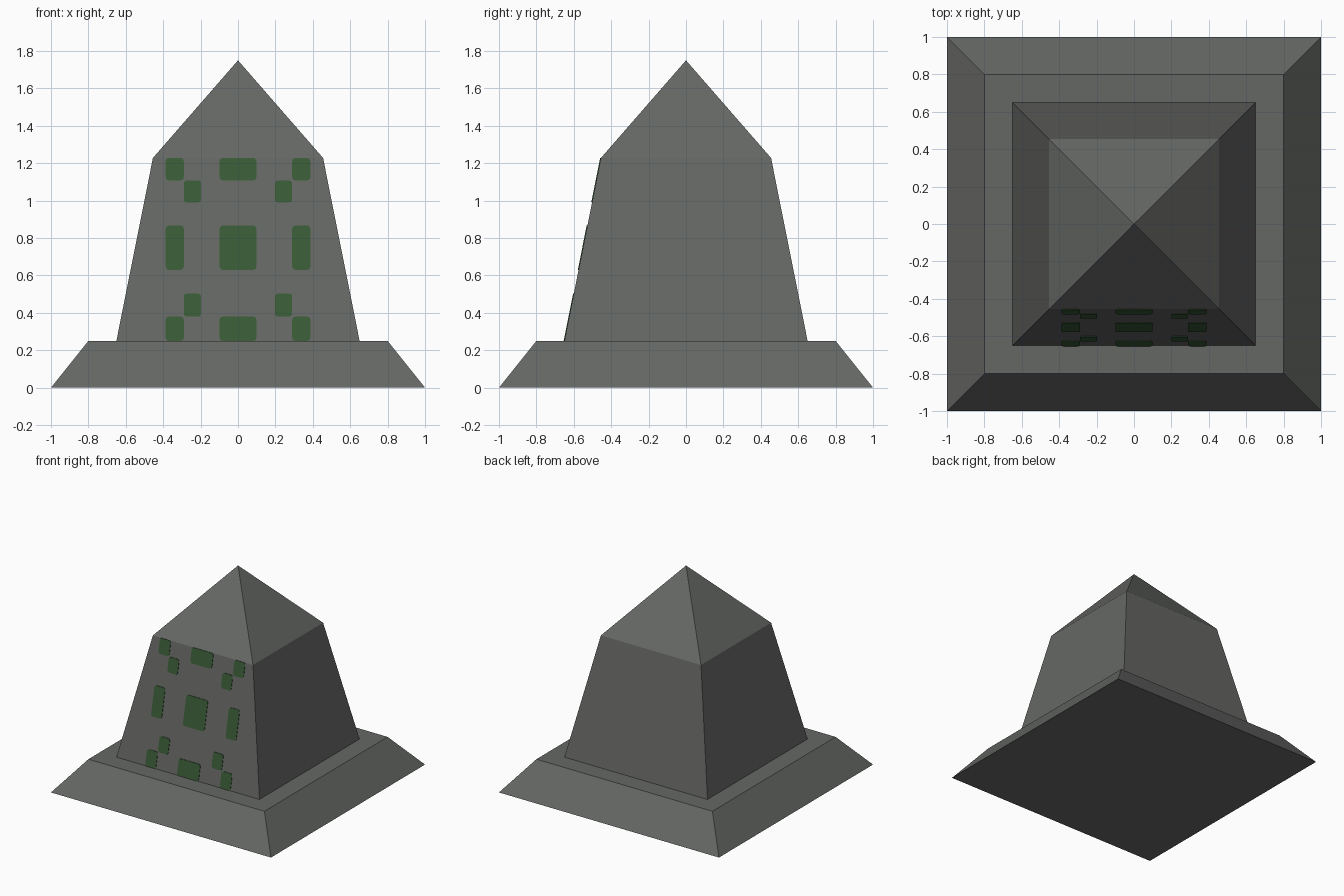
import bpy, bmesh, math

if "Cube" in bpy.data.objects:
    bpy.data.objects.remove(bpy.data.objects["Cube"])


def material(name, rgb):
    m = bpy.data.materials.new(name)
    m.diffuse_color = (*rgb, 1.0)
    m.use_nodes = True
    m.node_tree.nodes["Principled BSDF"].inputs["Base Color"].default_value = m.diffuse_color
    return m


STONE = material("grey stone", (0.130, 0.137, 0.129))
MOSS = material("dark green", (0.041, 0.105, 0.038))


def add_object(name, bm, mat):
    bmesh.ops.recalc_face_normals(bm, faces=bm.faces[:])
    mesh = bpy.data.meshes.new(name)
    bm.to_mesh(mesh)
    bm.free()
    mesh.materials.append(mat)
    obj = bpy.data.objects.new(name, mesh)
    bpy.context.collection.objects.link(obj)
    return obj


def square_loft(name, levels, mat, bottom=True):
    """Stack square sections (half width, z); a zero width makes a point."""
    bm = bmesh.new()
    rings = []
    for h, z in levels:
        if h == 0:
            rings.append([bm.verts.new((0, 0, z))] * 4)
        else:
            rings.append([bm.verts.new((sx * h, sy * h, z))
                          for sx, sy in ((-1, -1), (1, -1), (1, 1), (-1, 1))])
    for a, b in zip(rings, rings[1:]):
        for i in range(4):
            j = (i + 1) % 4
            corners = [a[i], a[j], b[j], b[i]]
            bm.faces.new(list(dict.fromkeys(corners)))
    if bottom:
        bm.faces.new(rings[0][::-1])
    if levels[-1][0] > 0:
        bm.faces.new(rings[-1])
    return add_object(name, bm, mat)


# Stepped base and tapered block with pointed top
Z0, Z1, H0, H1 = 0.25, 1.228, 0.65, 0.455
square_loft("base", [(1.0, 0.0), (0.8, Z0)], STONE)
square_loft("pillar", [(H0, Z0), (H1, Z1), (0, 1.75)], STONE, bottom=False)


def front_y(z):
    return -(H0 + (H1 - H0) * (z - Z0) / (Z1 - Z0))


def add_patch(bm, x0, x1, z0, z1, r=0.018, steps=3):
    """Thin rounded plate lying on the sloping front face."""
    outline = []
    for k, (cx, cz) in enumerate(((x1 - r, z1 - r), (x0 + r, z1 - r),
                                  (x0 + r, z0 + r), (x1 - r, z0 + r))):
        for s in range(steps + 1):
            a = math.pi / 2 * (k + s / steps)
            outline.append((cx + r * math.cos(a), cz + r * math.sin(a)))
    back, front = ([bm.verts.new((x, front_y(z) + d, z)) for x, z in outline]
                   for d in (0.003, -0.004))
    bm.faces.new(back)
    bm.faces.new(front[::-1])
    n = len(outline)
    for i in range(n):
        j = (i + 1) % n
        bm.faces.new((back[i], back[j], front[j], front[i]))


# Green patches, mirrored left and right
bm = bmesh.new()
OUTER, INNER = (0.29, 0.387), (0.197, 0.29)
for z0, z1 in ((Z0, 0.38), (0.63, 0.867), (1.108, Z1)):
    add_patch(bm, -0.098, 0.098, z0, z1)
    add_patch(bm, *OUTER, z0, z1)
    add_patch(bm, -OUTER[1], -OUTER[0], z0, z1)
for z0, z1 in ((0.38, 0.503), (0.99, 1.108)):
    add_patch(bm, *INNER, z0, z1)
    add_patch(bm, -INNER[1], -INNER[0], z0, z1)
add_object("front_patches", bm, MOSS)
